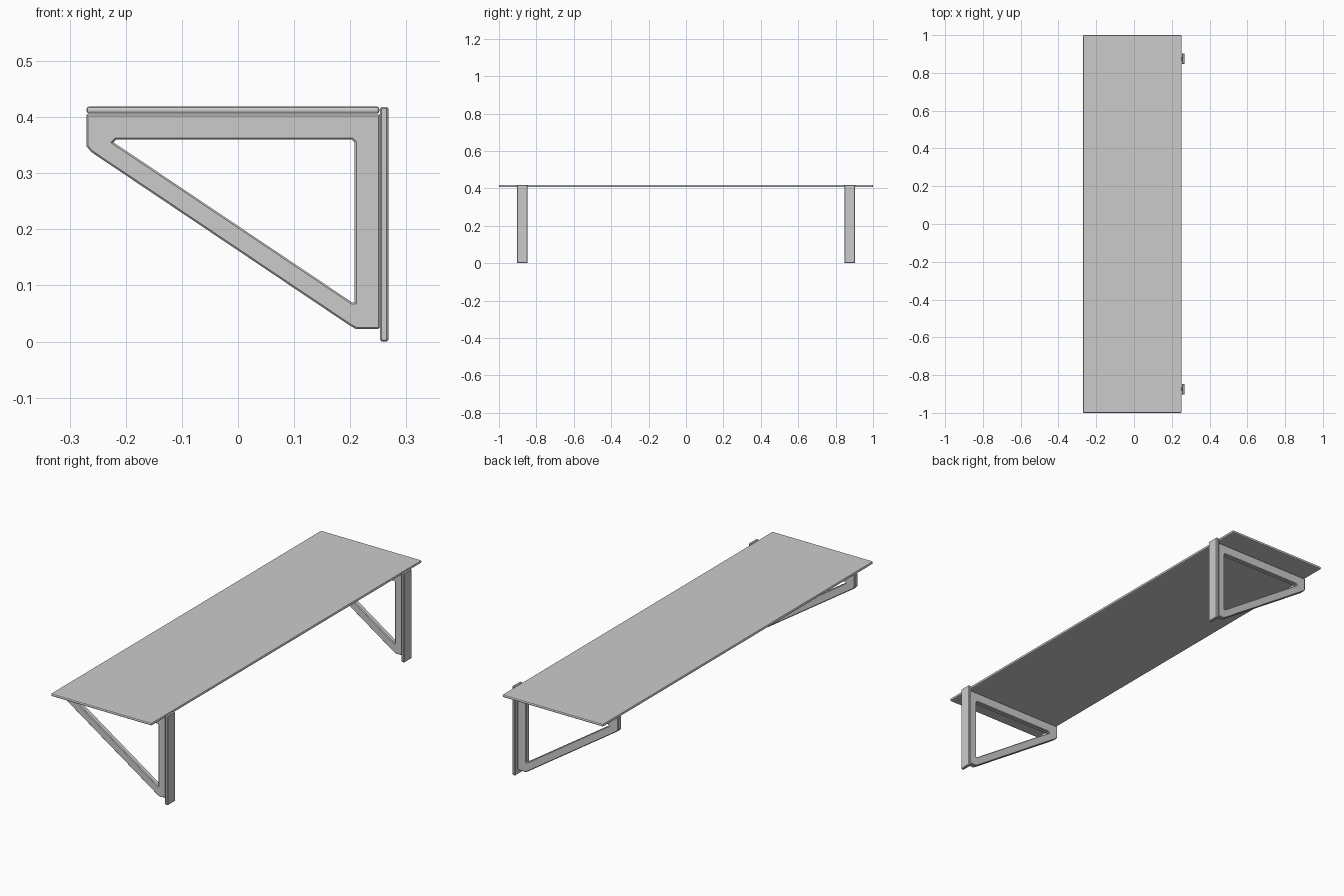
import bpy
import math

cube = bpy.data.objects.get("Cube")
if cube:
    bpy.data.objects.remove(cube, do_unlink=True)

BEVEL = 0.003

grey = bpy.data.materials.new("light grey")
grey.use_nodes = True
grey.diffuse_color = (0.6, 0.6, 0.6, 1)
grey.node_tree.nodes["Principled BSDF"].inputs["Base Color"].default_value = (0.6, 0.6, 0.6, 1)


def bevelled_box(name, low, high, width, segments):
    """Box between two corners with softened edges."""
    bpy.ops.mesh.primitive_cube_add(size=1)
    box = bpy.context.object
    box.name = name
    box.location = [(a + b) / 2 for a, b in zip(low, high)]
    box.scale = [b - a for a, b in zip(low, high)]
    bpy.ops.object.transform_apply(location=False, rotation=False, scale=True)
    mod = box.modifiers.new("soft edges", 'BEVEL')
    mod.width = width
    mod.segments = segments
    box.data.materials.append(grey)
    return box


def bracket(name, y, thickness):
    """Triangular frame: outer outline with an inner opening, extruded along y."""
    outer = [(-0.27, 0.405), (-0.27, 0.348), (-0.262, 0.338), (0.2, 0.028),
             (0.211, 0.022), (0.25, 0.022), (0.253, 0.025), (0.253, 0.405)]
    inner = [(-0.222, 0.355), (-0.217, 0.36), (0.203, 0.36),
             (0.208, 0.355), (0.208, 0.07), (0.203, 0.07)]
    curve = bpy.data.curves.new(name, 'CURVE')
    curve.dimensions = '2D'
    curve.fill_mode = 'BOTH'
    for outline in (outer, inner):
        spline = curve.splines.new('POLY')
        spline.points.add(len(outline) - 1)
        for point, (x, z) in zip(spline.points, outline):
            point.co = (x, z, 0, 1)
        spline.use_cyclic_u = True
    curve.extrude = thickness / 2 - BEVEL
    curve.bevel_depth = BEVEL
    curve.bevel_resolution = 0
    curve.offset = -BEVEL
    curve.materials.append(grey)
    frame = bpy.data.objects.new(name, curve)
    frame.location.y = y
    frame.rotation_euler.x = math.pi / 2
    bpy.context.collection.objects.link(frame)
    # Turn the profile into a flat-shaded mesh
    bpy.ops.object.select_all(action='DESELECT')
    frame.select_set(True)
    bpy.context.view_layer.objects.active = frame
    bpy.ops.object.convert(target='MESH')
    bpy.ops.object.shade_flat()


# Shelf board with rounded edges
bevelled_box("shelf_board", (-0.27, -1, 0.406), (0.252, 1, 0.419), 0.005, 2)

# Bracket and wall plate at each end
for side, y in (("front", -0.875), ("back", 0.875)):
    bracket(side + "_bracket", y, 0.024)
    bevelled_box(side + "_wall_plate", (0.253, y - 0.028, 0),
                 (0.268, y + 0.028, 0.418), BEVEL, 1)
